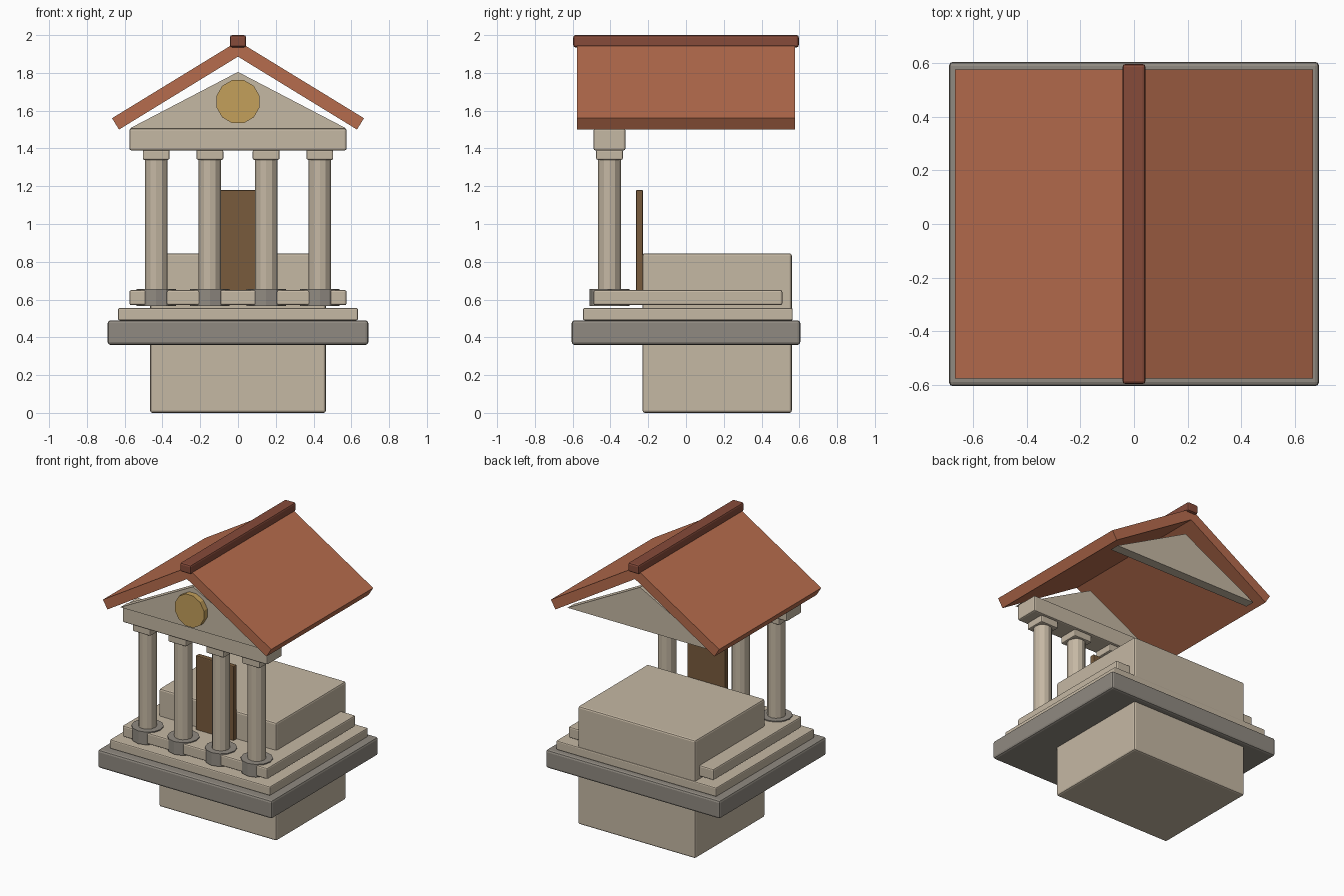
import bpy, bmesh, math
from mathutils import Matrix, Vector

if "Cube" in bpy.data.objects:
    bpy.data.objects.remove(bpy.data.objects["Cube"])


def material(name, rgb):
    m = bpy.data.materials.new(name)
    m.diffuse_color = (*rgb, 1)
    m.use_nodes = True
    m.node_tree.nodes["Principled BSDF"].inputs["Base Color"].default_value = m.diffuse_color
    return m


STONE = material("pale stone", (0.56, 0.48, 0.37))
GRAY = material("dark gray stone", (0.28, 0.255, 0.22))
TILE = material("terracotta", (0.47, 0.15, 0.075))
RIDGE = material("dark terracotta", (0.24, 0.07, 0.042))
WOOD = material("brown wood", (0.19, 0.105, 0.046))
GOLD = material("dull gold", (0.55, 0.35, 0.105))


def finish(name, bm, mat):
    bmesh.ops.recalc_face_normals(bm, faces=bm.faces)
    me = bpy.data.meshes.new(name)
    bm.to_mesh(me)
    bm.free()
    me.materials.append(mat)
    ob = bpy.data.objects.new(name, me)
    bpy.context.collection.objects.link(ob)
    return ob


def box(name, x, y, z, mat, bevel=0.0):
    """Bevelled box from (min, max) ranges."""
    bm = bmesh.new()
    size = [b - a for a, b in (x, y, z)]
    mid = [(a + b) / 2 for a, b in (x, y, z)]
    bmesh.ops.create_cube(bm, size=1, matrix=Matrix.Translation(mid) @ Matrix.Diagonal((*size, 1)))
    ob = finish(name, bm, mat)
    if bevel:
        mod = ob.modifiers.new("bevel", "BEVEL")
        mod.width = bevel
        mod.segments = 2
    return ob


def prism(name, profile, y0, y1, mat):
    """Extrude an (x, z) profile along y."""
    bm = bmesh.new()
    face = bm.faces.new([bm.verts.new((x, y0, z)) for x, z in profile])
    ext = bmesh.ops.extrude_face_region(bm, geom=[face])
    verts = [v for v in ext["geom"] if isinstance(v, bmesh.types.BMVert)]
    bmesh.ops.translate(bm, verts=verts, vec=Vector((0, y1 - y0, 0)))
    return finish(name, bm, mat)


def cylinder(name, x, y, z0, z1, r, mat):
    bm = bmesh.new()
    bmesh.ops.create_cone(bm, cap_ends=True, segments=12, radius1=r, radius2=r, depth=z1 - z0,
                          matrix=Matrix.Translation((x, y, (z0 + z1) / 2)))
    return finish(name, bm, mat)


# Inner chamber and stepped platform
box("chamber", (-0.465, 0.465), (-0.23, 0.56), (0, 0.845), STONE, 0.012)
box("foundation", (-0.69, 0.69), (-0.605, 0.605), (0.36, 0.49), GRAY, 0.015)
box("lower_step", (-0.635, 0.635), (-0.545, 0.565), (0.49, 0.555), STONE, 0.008)
box("upper_step", (-0.575, 0.575), (-0.49, 0.51), (0.57, 0.65), STONE, 0.01)
box("door", (-0.15, 0.15), (-0.265, -0.228), (0.64, 1.18), WOOD, 0.006)

# Portico columns
COL_Y = -0.405
for i, x in enumerate((-0.433, -0.149, 0.149, 0.433), 1):
    cylinder(f"column_base_{i}", x, COL_Y, 0.565, 0.657, 0.105, GRAY)
    cylinder(f"column_shaft_{i}", x, COL_Y, 0.65, 1.345, 0.06, STONE)
    box(f"column_capital_{i}", (x - 0.071, x + 0.071), (COL_Y - 0.071, COL_Y + 0.071),
        (1.34, 1.392), STONE, 0.008)
box("entablature", (-0.575, 0.575), (-0.49, -0.32), (1.39, 1.505), STONE, 0.01)

# Gable triangles and front medallion
gable = [(-0.575, 1.505), (0.575, 1.505), (0, 1.805)]
prism("front_pediment", gable, -0.51, -0.44, STONE)
prism("back_pediment", gable, 0.45, 0.52, STONE)
disc = [(0.118 * math.cos(a), 1.648 + 0.118 * math.sin(a))
        for a in (math.radians(15 + 30 * k) for k in range(12))]
prism("medallion", disc, -0.55, -0.505, GOLD)

# Sloped roof slabs and ridge cap
for side, s in (("left", -1), ("right", 1)):
    prism(f"roof_{side}", [(0, 1.886), (s * 0.63, 1.5), (s * 0.667, 1.56), (0, 1.968)],
          -0.577, 0.577, TILE)
box("roof_ridge", (-0.043, 0.043), (-0.597, 0.597), (1.935, 2.0), RIDGE, 0.012)
